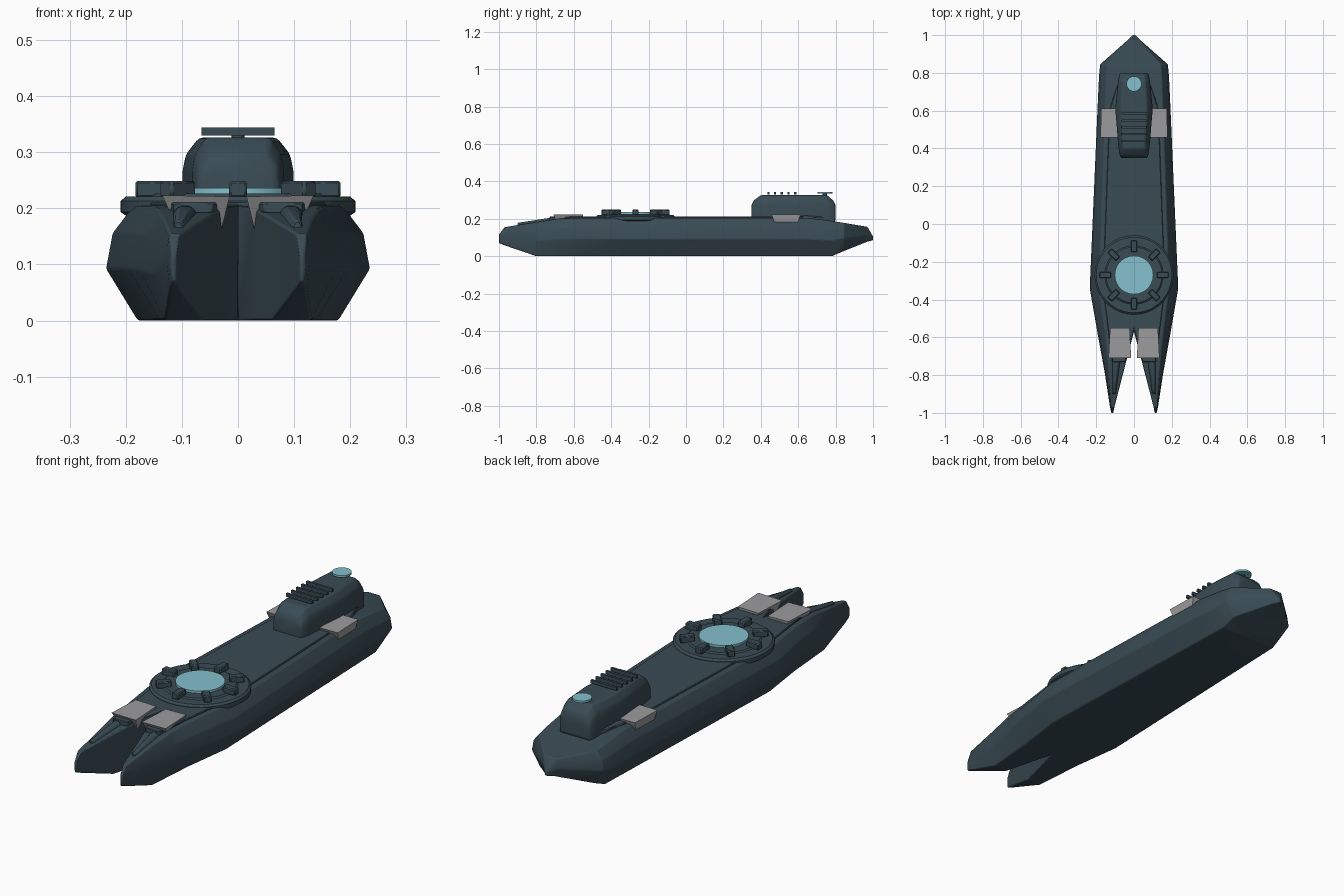
import bpy, bmesh, math
from mathutils import Matrix

if "Cube" in bpy.data.objects:
    bpy.data.objects.remove(bpy.data.objects["Cube"])


def material(name, rgb):
    m = bpy.data.materials.new(name)
    m.diffuse_color = (*rgb, 1)
    m.use_nodes = True
    m.node_tree.nodes["Principled BSDF"].inputs["Base Color"].default_value = m.diffuse_color
    return m


SLATE = material("dark slate", (0.041, 0.07, 0.088))
CYAN = material("pale cyan", (0.23, 0.53, 0.61))
GREY = material("mid grey", (0.33, 0.33, 0.34))


def finish(name, bm, mat, bevel=0.0, segs=2, mirror=False, angle=25):
    bmesh.ops.recalc_face_normals(bm, faces=bm.faces)
    me = bpy.data.meshes.new(name)
    bm.to_mesh(me)
    bm.free()
    me.materials.append(mat)
    ob = bpy.data.objects.new(name, me)
    bpy.context.collection.objects.link(ob)
    if mirror:
        mod = ob.modifiers.new("mirror", 'MIRROR')
        mod.use_clip = True
        mod.merge_threshold = 0.0005
    if bevel:
        mod = ob.modifiers.new("bevel", 'BEVEL')
        mod.width = bevel
        mod.segments = segs
        mod.limit_method = 'ANGLE'
        mod.angle_limit = math.radians(angle)
    bpy.ops.object.select_all(action='DESELECT')
    ob.select_set(True)
    bpy.context.view_layer.objects.active = ob
    bpy.ops.object.shade_smooth_by_angle(angle=math.radians(35))
    return ob


def loft(rings, closed=True, caps=True):
    """Skin a list of equal-length point rings."""
    bm = bmesh.new()
    vs = [[bm.verts.new(p) for p in r] for r in rings]
    n = len(rings[0])
    for a, b in zip(vs, vs[1:]):
        for i in range(n):
            j = (i + 1) % n
            quad = (a[i], a[j], b[j], b[i])
            # leave the centre plane open for mirroring
            if not closed and all(abs(v.co.x) < 1e-6 for v in quad):
                continue
            bm.faces.new(quad)
    if caps:
        bm.faces.new(vs[0])
        bm.faces.new(vs[-1])
    return bm


def box(name, size, matrix, mat, bevel=0.0):
    bm = bmesh.new()
    bmesh.ops.create_cube(bm, size=1, matrix=matrix @ Matrix.Diagonal((*size, 1)))
    return finish(name, bm, mat, bevel, 1)


def lathe(name, profile, centre, mat, steps=48):
    rings = [[(centre[0] + r * math.cos(2 * math.pi * i / steps),
               centre[1] + r * math.sin(2 * math.pi * i / steps), z)
              for i in range(steps)] for r, z in profile]
    return finish(name, loft(rings), mat)


# Hull half: y, inner x, outer x, bottom z, top z; forked at the front
stations = [
    (-1.00, 0.110, 0.120, 0.07, 0.115), (-0.97, 0.104, 0.127, 0.058, 0.155),
    (-0.80, 0.060, 0.153, 0.0, 0.182), (-0.68, 0.029, 0.175, 0.0, 0.20),
    (-0.57, 0.0, 0.195, 0.0, 0.205), (-0.34, 0.0, 0.235, 0.0, 0.205),
    (0.65, 0.0, 0.192, 0.0, 0.205), (0.78, 0.0, 0.186, 0.0, 0.188),
    (0.845, 0.0, 0.18, 0.028, 0.178), (0.97, 0.0, 0.038, 0.078, 0.157),
    (1.00, 0.0, 0.006, 0.085, 0.105)]
section = [(0, 0), (0.76, 0), (1, 0.45), (0.95, 0.76), (0.79, 1), (0, 1)]
rings = [[(xi + (xo - xi) * u, y, zb + (zt - zb) * v) for u, v in section]
         for y, xi, xo, zb, zt in stations]
finish("hull", loft(rings, closed=False), SLATE, 0.012, 2, True, 18)

# Thin raised deck panel
outline = [(0, -0.55), (0.045, -0.73), (0.115, -0.73), (0.165, -0.34),
           (0.13, 0.60), (0.10, 0.70), (0, 0.70)]
bm = loft([[(x, y, z) for x, y in outline] for z in (0.19, 0.211)], closed=False)
finish("deck_panel", bm, SLATE, 0.003, 1, True)

# Sloping ridges along the two prongs
ridge = [[(x + dx, y, z + dz) for dx, dz in
          ((-w, -0.04), (w, -0.04), (w, 0), (w * 0.5, 0.01), (-w * 0.5, 0.01), (-w, 0))]
         for x, y, z, w in ((0.088, -0.60, 0.203, 0.022), (0.095, -0.74, 0.193, 0.02),
                            (0.106, -0.90, 0.168, 0.009))]
finish("prong_ridge", loft(ridge), SLATE, 0.003, 1, True)

# Round turret base with stepped rim and glowing centre
C = (0, -0.27)
lathe("turret_base", [(0.20, 0.187), (0.209, 0.193), (0.209, 0.213), (0.20, 0.221),
                      (0.155, 0.221), (0.148, 0.226), (0.11, 0.226)], C, SLATE)
lathe("turret_light", [(0.102, 0.22), (0.102, 0.236)], C, CYAN)
for k in range(8):
    m = (Matrix.Translation((*C, 0.234)) @ Matrix.Rotation(k * math.pi / 4, 4, 'Z')
         @ Matrix.Translation((0.152, 0, 0)))
    box(f"turret_block_{k + 1}", (0.062, 0.032, 0.03), m, SLATE, 0.004)

# Cabin: y, half width, bottom z, top z
cabin = [(0.35, 0.07, 0.20, 0.272), (0.362, 0.075, 0.195, 0.298),
         (0.40, 0.082, 0.19, 0.326), (0.61, 0.099, 0.19, 0.326),
         (0.755, 0.085, 0.18, 0.326), (0.79, 0.078, 0.18, 0.295),
         (0.80, 0.072, 0.19, 0.27)]
half = [(1, 0), (1, 0.55), (0.94, 0.78), (0.70, 1)]
cab_sec = half + [(-u, v) for u, v in reversed(half)]
rings = [[(w * u, y, zb + (zt - zb) * v) for u, v in cab_sec] for y, w, zb, zt in cabin]
finish("cabin", loft(rings), SLATE, 0.008, 2)

# Flared footing beside the cabin
foot = [[(0.05, y, 0.17), (w, y, 0.17), (w, y, 0.206), (0.08, y, t), (0.05, y, t)]
        for y, w, t in ((0.55, 0.10, 0.212), (0.63, 0.125, 0.225), (0.74, 0.085, 0.215))]
finish("cabin_footing", loft(foot), SLATE, 0.003, 1, True)

# Roof slats and rear light disc
for k in range(5):
    box(f"roof_slat_{k + 1}", (0.13, 0.011, 0.014),
        Matrix.Translation((0, 0.44 + 0.036 * k, 0.337)), SLATE)
lathe("roof_light", [(0.04, 0.334), (0.04, 0.343)], (0, 0.742), CYAN, 32)
lathe("roof_light_stem", [(0.012, 0.32), (0.012, 0.335)], (0, 0.742), SLATE, 12)


def pad(name, profile, cx, ends):
    """Tapered mirrored slab; ends give y at top, y at bottom, width scale."""
    top = max(z for x, z in profile)
    low = min(z for x, z in profile)
    rings = [[(cx + (x - cx) * s, yt + (yb - yt) * (top - z) / (top - low), z)
              for x, z in profile] for yt, yb, s in ends]
    finish(name, loft(rings), GREY, 0.0, 1, True)


# Grey pads: pair over the prongs and pair beside the cabin
pad("front_pad", [(0.015, 0.221), (0.135, 0.223), (0.118, 0.185), (0.085, 0.203),
                  (0.068, 0.20), (0.034, 0.143)], 0.075,
    ((-0.71, -0.67, 1.0), (-0.55, -0.56, 0.86)))
pad("rear_pad", [(0.088, 0.222), (0.178, 0.222), (0.172, 0.184), (0.095, 0.184)], 0.13,
    ((0.457, 0.472, 1.0), (0.612, 0.60, 0.9)))
